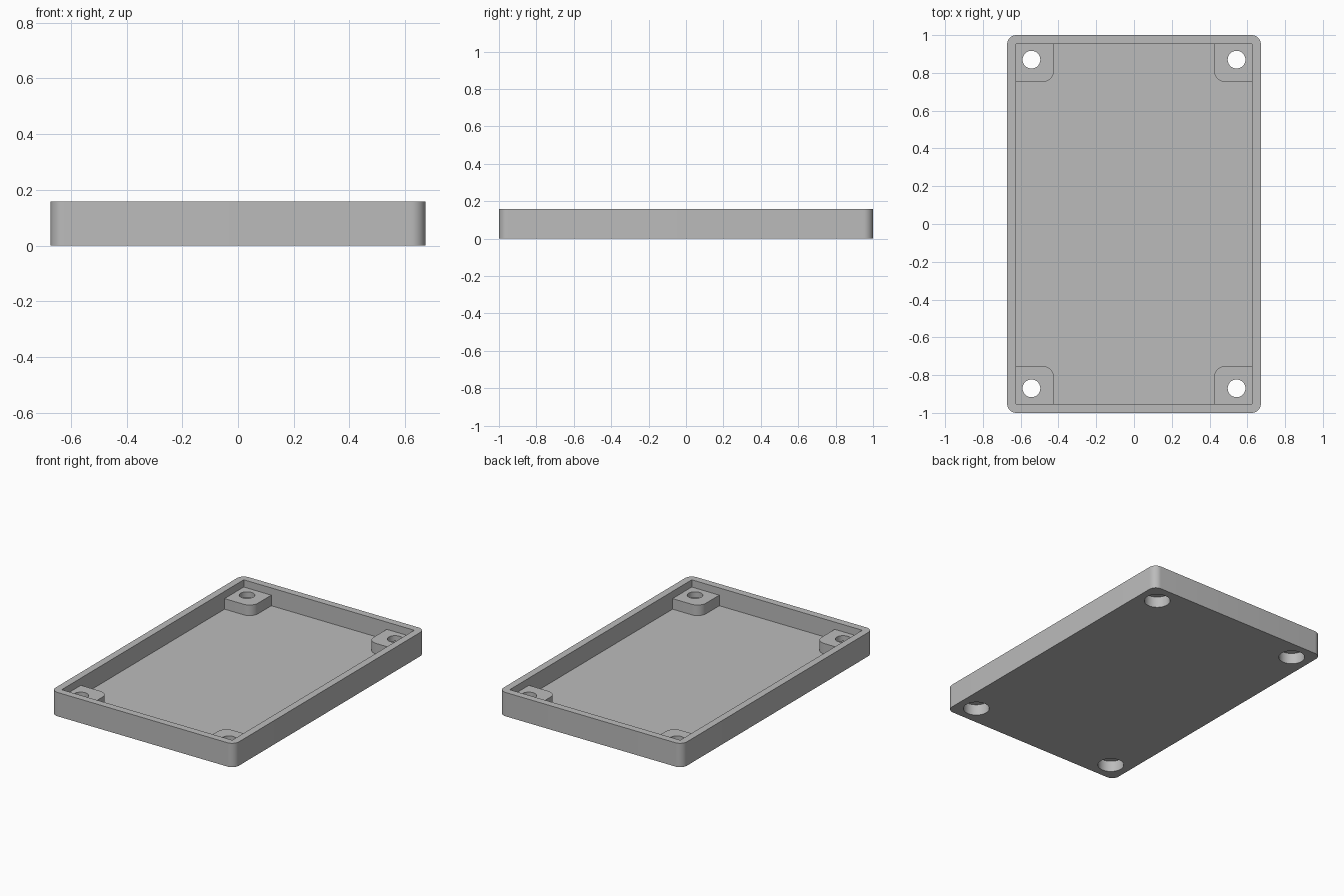
import bpy, bmesh, math

if "Cube" in bpy.data.objects:
    bpy.data.objects.remove(bpy.data.objects["Cube"])

HX, HY, H = 0.672, 1.0, 0.158       # outer half sizes and height
WALL, FLOOR, POST_TOP = 0.047, 0.04, 0.11
HOLE_X, HOLE_Y = 0.543, 0.87

grey = bpy.data.materials.new("grey plastic")
grey.diffuse_color = (0.5, 0.5, 0.5, 1)
grey.use_nodes = True
grey.node_tree.nodes["Principled BSDF"].inputs["Base Color"].default_value = grey.diffuse_color


def rounded_rect(x0, y0, x1, y1, radii, steps=10):
    """Outline, corners counter-clockwise from the lower left; radius 0 is sharp."""
    corners = [(x0, y0, 1, 1), (x1, y0, -1, 1), (x1, y1, -1, -1), (x0, y1, 1, -1)]
    pts = []
    for i, ((cx, cy, sx, sy), r) in enumerate(zip(corners, radii)):
        n = steps if r else 0
        for k in range(n + 1):
            a = math.pi + math.pi / 2 * (i + k / max(n, 1))
            pts.append((cx + r * (sx + math.cos(a)), cy + r * (sy + math.sin(a))))
    return pts


def circle(cx, cy, r, n=40):
    return [(cx + r * math.cos(2 * math.pi * k / n),
             cy + r * math.sin(2 * math.pi * k / n)) for k in range(n)]


def prism(name, pts, z0, z1):
    bm = bmesh.new()
    face = bm.faces.new([bm.verts.new((x, y, z0)) for x, y in pts])
    ext = bmesh.ops.extrude_face_region(bm, geom=[face])["geom"]
    bmesh.ops.translate(bm, vec=(0, 0, z1 - z0),
                        verts=[v for v in ext if isinstance(v, bmesh.types.BMVert)])
    bmesh.ops.recalc_face_normals(bm, faces=bm.faces)
    me = bpy.data.meshes.new(name)
    bm.to_mesh(me)
    bm.free()
    me.materials.append(grey)
    ob = bpy.data.objects.new(name, me)
    bpy.context.collection.objects.link(ob)
    return ob


def combine(target, tool, operation):
    mod = target.modifiers.new(operation.lower(), 'BOOLEAN')
    mod.operation, mod.solver, mod.object = operation, 'EXACT', tool
    bpy.context.view_layer.objects.active = target
    bpy.ops.object.modifier_apply(modifier=mod.name)
    bpy.data.objects.remove(tool, do_unlink=True)


# Tray: rounded slab with a sharp-cornered pocket
tray = prism("tray", rounded_rect(-HX, -HY, HX, HY, [0.05] * 4), 0, H)
ix, iy = HX - WALL, HY - WALL
combine(tray, prism("pocket_cutter", rounded_rect(-ix, -iy, ix, iy, [0] * 4), FLOOR, H + 0.1),
        'DIFFERENCE')

for sx in (-1, 1):
    for sy in (-1, 1):
        # Corner post, rounded only towards the tray middle
        xs = sorted((sx * 0.423, sx * (ix + 0.01)))
        ys = sorted((sy * 0.752, sy * (iy + 0.01)))
        inner = {(1, 1): 0, (-1, 1): 1, (-1, -1): 2, (1, -1): 3}[(sx, sy)]
        radii = [0.062 if i == inner else 0 for i in range(4)]
        combine(tray, prism("corner_post", rounded_rect(xs[0], ys[0], xs[1], ys[1], radii),
                            FLOOR - 0.01, POST_TOP), 'UNION')
        # Screw hole with a wide recess from below
        cx, cy = sx * HOLE_X, sy * HOLE_Y
        combine(tray, prism("recess_cutter", circle(cx, cy, 0.08), -0.1, 0.073), 'DIFFERENCE')
        combine(tray, prism("hole_cutter", circle(cx, cy, 0.047), -0.1, H + 0.1), 'DIFFERENCE')

# Smooth the round corners and holes, keep the edges sharp
bpy.ops.object.select_all(action='DESELECT')
tray.select_set(True)
bpy.context.view_layer.objects.active = tray
bpy.ops.object.shade_smooth_by_angle(angle=math.radians(30))
